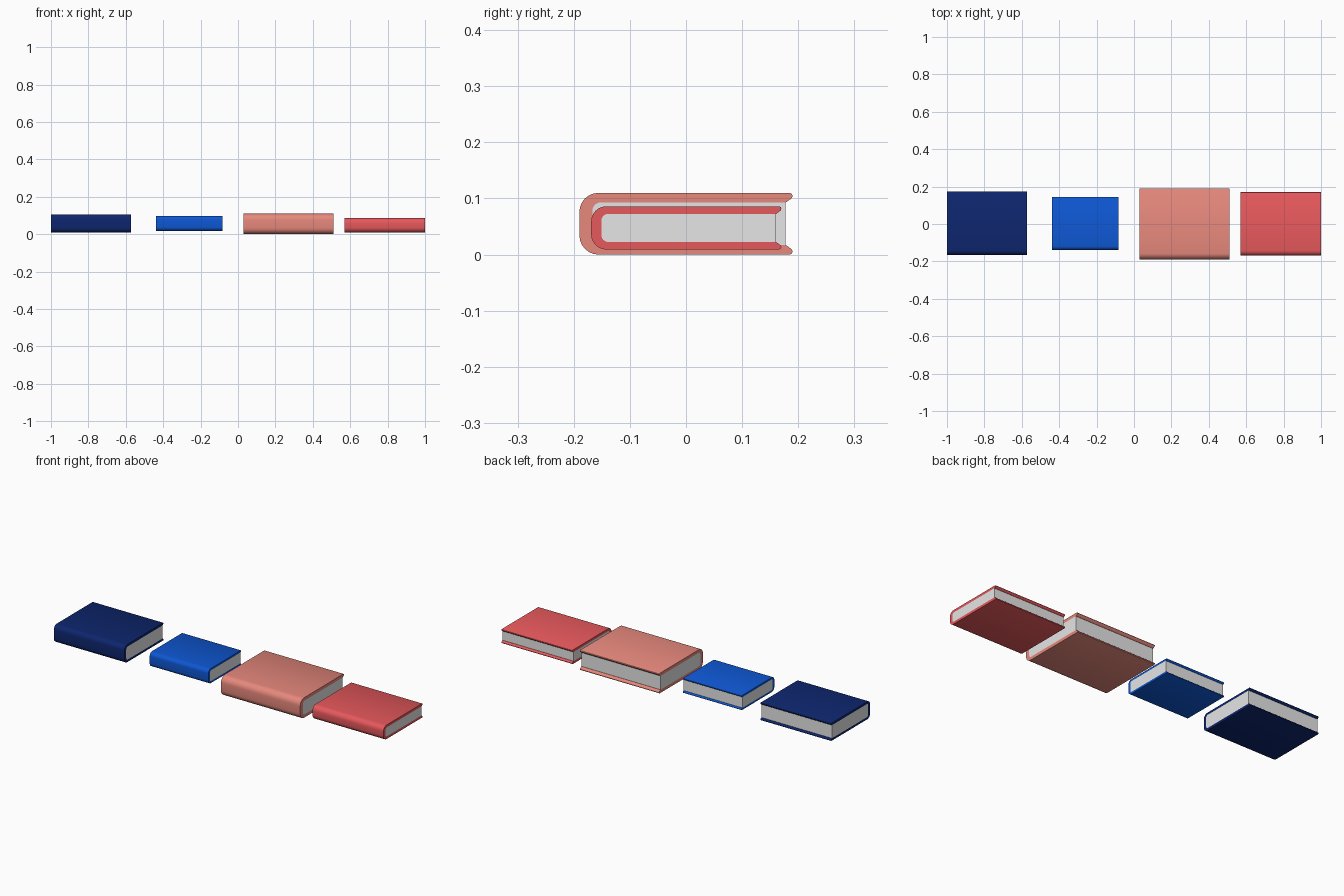
import bpy, bmesh, math

if "Cube" in bpy.data.objects:
    bpy.data.objects.remove(bpy.data.objects["Cube"])


def material(name, rgb):
    lin = [c / 255 / 12.92 if c <= 10 else ((c / 255 + 0.055) / 1.055) ** 2.4 for c in rgb]
    m = bpy.data.materials.new(name)
    m.diffuse_color = (*lin, 1)
    m.use_nodes = True
    m.node_tree.nodes["Principled BSDF"].inputs["Base Color"].default_value = m.diffuse_color
    return m


def extrude(name, outline, x0, x1, mat):
    """Extrude a (y, z) outline along x into a closed solid."""
    bm = bmesh.new()
    a = [bm.verts.new((x0, y, z)) for y, z in outline]
    b = [bm.verts.new((x1, y, z)) for y, z in outline]
    n = len(outline)
    bm.faces.new(a)
    bm.faces.new(b)
    for i in range(n):
        j = (i + 1) % n
        bm.faces.new((a[i], a[j], b[j], b[i]))
    bmesh.ops.recalc_face_normals(bm, faces=bm.faces)
    me = bpy.data.meshes.new(name)
    bm.to_mesh(me)
    bm.free()
    me.materials.append(mat)
    ob = bpy.data.objects.new(name, me)
    bpy.context.collection.objects.link(ob)
    bpy.context.view_layer.objects.active = ob
    ob.select_set(True)
    bpy.ops.object.shade_smooth_by_angle(angle=math.radians(35))
    ob.select_set(False)


def spine_curve(y, z0, z1, r, steps=6):
    """Rounded spine side, from the top corner round to the bottom corner."""
    pts = []
    for cz, start in ((z1 - r, 90), (z0 + r, 180)):
        for i in range(steps + 1):
            t = math.radians(start + 90 * i / steps)
            pts.append((y + r + r * math.cos(t), cz + r * math.sin(t)))
    return pts


paper = material("paper", (230, 230, 230))


def book(name, rgb, x0, x1, y0, y1, z0, z1, t):
    outer = spine_curve(y0, z0, z1, 2.0 * t)
    inner = spine_curve(y0 + 1.35 * t, z0 + t, z1 - t, 0.9 * t)
    # rounded fore-edge of a cover board: (inset from the edge, depth)
    lip = [(0.3, 0), (0.08, 0.12), (0, 0.32), (0.08, 0.55), (0.7, 1)]
    top = [(y1 - a * t, z1 - d * t) for a, d in lip]
    bottom = [(y1 - a * t, z0 + d * t) for a, d in lip]
    extrude(name + "_cover", outer + bottom + inner[::-1] + top[::-1],
            x0, x1, material(name, rgb))
    # page block fills the cover, set back from the fore-edge
    yp = y1 - 0.75 * t
    extrude(name + "_pages", inner + [(yp, z0 + t), (yp, z1 - t)], x0, x1, paper)


book("navy_book", (13, 37, 109), -1.0, -0.573, -0.166, 0.174, 0.009, 0.106, 0.0125)
book("blue_book", (14, 87, 211), -0.438, -0.082, -0.139, 0.145, 0.017, 0.097, 0.0105)
book("salmon_book", (230, 136, 124), 0.03, 0.51, -0.19, 0.19, 0.0, 0.11, 0.017)
book("red_book", (230, 88, 92), 0.57, 1.0, -0.169, 0.17, 0.009, 0.086, 0.0135)
